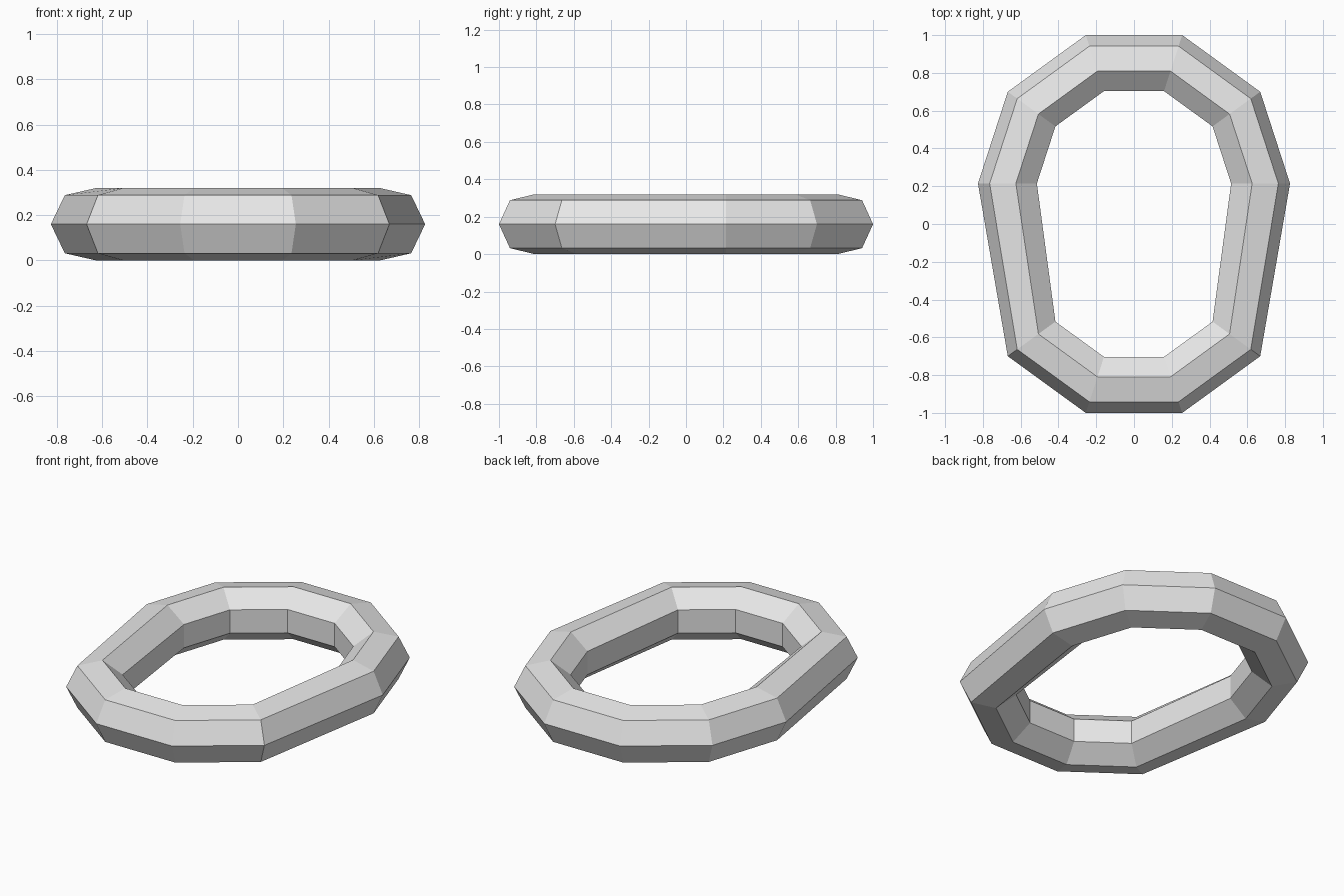
import bpy, bmesh
from math import cos, sin, tau

if "Cube" in bpy.data.objects:
    bpy.data.objects.remove(bpy.data.objects["Cube"], do_unlink=True)

SEGMENTS, SIDES = 10, 7        # around the link, around the bar
RING, BAR = 0.662, 0.164       # ring radius, bar radius
STRETCH, HEIGHT = 0.2145, 0.16 # half the stretch, centre height

# Plain grey metal
metal = bpy.data.materials.new("grey_metal")
metal.use_nodes = True
grey = (0.8, 0.8, 0.8, 1)
metal.diffuse_color = grey
metal.node_tree.nodes["Principled BSDF"].inputs["Base Color"].default_value = grey

# Low-poly ring pulled apart into an oval chain link
bm = bmesh.new()
rings = []
for i in range(SEGMENTS):
    a = tau * i / SEGMENTS
    shift = STRETCH if sin(a) > -0.01 else -STRETCH
    ring = []
    for j in range(SIDES):
        b = tau * j / SIDES
        r = RING + BAR * cos(b)
        ring.append(bm.verts.new((r * cos(a), r * sin(a) + shift, HEIGHT + BAR * sin(b))))
    rings.append(ring)

for i in range(SEGMENTS):
    here, there = rings[i], rings[(i + 1) % SEGMENTS]
    for j in range(SIDES):
        k = (j + 1) % SIDES
        bm.faces.new((here[j], there[j], there[k], here[k]))
bmesh.ops.recalc_face_normals(bm, faces=bm.faces)

mesh = bpy.data.meshes.new("chain_link")
bm.to_mesh(mesh)
bm.free()
mesh.materials.append(metal)
link = bpy.data.objects.new("chain_link", mesh)
bpy.context.collection.objects.link(link)
